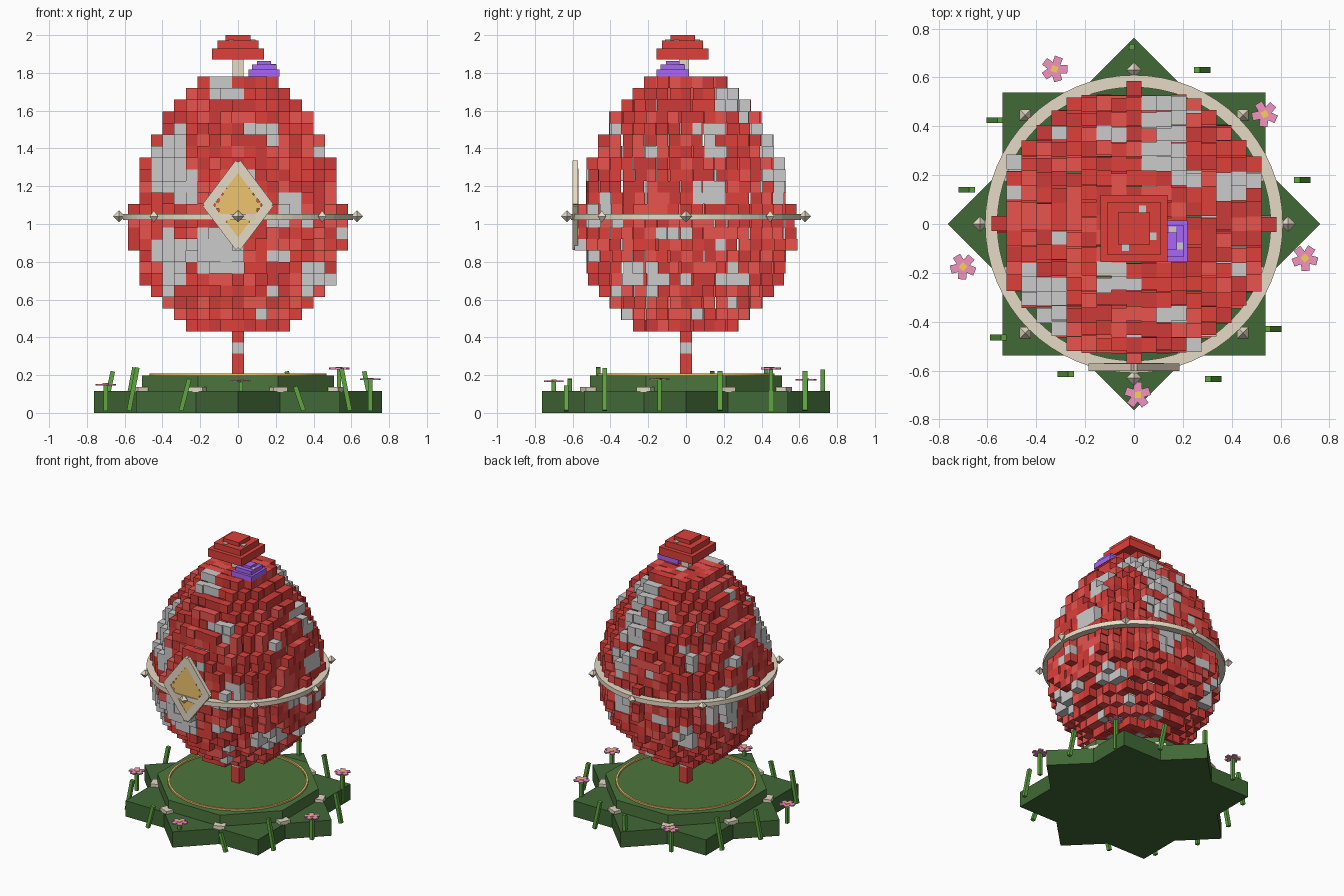
import bpy, bmesh, math, random
from mathutils import Vector, Matrix, noise

if "Cube" in bpy.data.objects:
    bpy.data.objects.remove(bpy.data.objects["Cube"])

random.seed(4)
MATS = {}
# display colours, turned into linear values when a material is made
COL = dict(red=(.87, .25, .23), dark_red=(.80, .23, .215), light_red=(.91, .325, .305),
           beige=(.90, .855, .77), green=(.255, .41, .21), leaf=(.37, .65, .25),
           gold=(.94, .77, .43), purple=(.66, .40, .97), pink=(.95, .58, .75),
           yellow=(.97, .82, .34), top_green=(.30, .46, .235))


def finish(name, bm, color=None):
    bmesh.ops.recalc_face_normals(bm, faces=bm.faces)
    me = bpy.data.meshes.new(name)
    bm.to_mesh(me)
    bm.free()
    ob = bpy.data.objects.new(name, me)
    bpy.context.collection.objects.link(ob)
    if color:
        if color not in MATS:
            MATS[color] = bpy.data.materials.new(color)
            lin = [((c + .055) / 1.055) ** 2.4 for c in COL[color]]
            MATS[color].diffuse_color = (*lin, 1)
        me.materials.append(MATS[color])
    return ob


def box(bm, c, s, rot=None):
    m = Matrix.Translation(c)
    if rot:
        m = m @ rot
    bmesh.ops.create_cube(bm, size=1, matrix=m @ Matrix.Diagonal((*s, 1)))


def beam(bm, a, b, w, d, extra=0):
    a, b = Vector(a), Vector(b)
    q = (b - a).to_track_quat('Z', 'Y').to_matrix().to_4x4()
    box(bm, (a + b) / 2, (w, d, (b - a).length + extra), q)


def prism(bm, pts, z0, z1):
    f = bm.faces.new([bm.verts.new((x, y, z0)) for x, y in pts])
    g = bmesh.ops.extrude_face_region(bm, geom=[f])['geom']
    bmesh.ops.translate(bm, verts=[v for v in g if isinstance(v, bmesh.types.BMVert)],
                        vec=(0, 0, z1 - z0))
    bm.faces.new([v for v in bm.verts][:len(pts)]) if len(bm.faces) == len(pts) + 1 else None


def polar(r, a):
    return r * math.cos(a), r * math.sin(a)


def ring(bm, r0, r1, z0, z1, n):
    sec = [(r0, z0), (r1, z0), (r1, z1), (r0, z1)]
    loops = [[bm.verts.new((*polar(r, 2 * math.pi * i / n), z)) for r, z in sec] for i in range(n)]
    for i in range(n):
        a, b = loops[i], loops[(i + 1) % n]
        for k in range(4):
            bm.faces.new((a[k], b[k], b[(k + 1) % 4], a[(k + 1) % 4]))


# voxel egg: one radius (in voxels) per layer
V, Z0 = .0614, .43
R = [4.3, 5.4, 6.4, 7.2, 8, 8.3, 8.7, 9, 9.05, 9.05, 9, 8.9, 8.7, 8.4, 8.1, 7.8, 7.3,
     6.8, 6.2, 5.5, 4.7, 3.7]


def solid(x, y, k):
    return 0 <= k < len(R) and x * x + y * y <= R[k] ** 2


# hand placed grey patches (centre, radius); noise adds a few more
PATCH = [((-.38, -.38, .82), .15), ((-.12, -.52, .86), .15), ((-.4, -.3, 1.33), .15),
         ((-.3, -.4, 1.2), .09), ((-.08, -.22, 1.70), .09), ((.42, -.25, .68), .1),
         ((.12, -.35, 1.48), .08), ((.28, -.45, 1.12), .08), ((.15, .3, 1.65), .13),
         ((.12, .42, 1.45), .12), ((.5, .13, 1.16), .08), ((.45, .13, 1.4), .07),
         ((.42, .28, .68), .1), ((.42, -.15, .7), .08), ((-.45, .25, 1.0), .13),
         ((.2, .5, 1.2), .1), ((.15, .55, .92), .09), ((-.3, .4, .75), .1)]
egg = {c: bmesh.new() for c in ('red', 'dark_red', 'light_red', 'grey')}
for k in range(len(R)):
    for x in range(-9, 10):
        for y in range(-9, 10):
            if not solid(x, y, k):
                continue
            if all(solid(x + a, y + b, k + c) for a, b, c in
                   ((1, 0, 0), (-1, 0, 0), (0, 1, 0), (0, -1, 0), (0, 0, 1), (0, 0, -1))):
                continue
            p = Vector((x * V, y * V, Z0 + (k + .5) * V))
            grey = any((p - Vector(c)).length < r for c, r in PATCH)
            grey = grey or noise.noise(p * 9) > .43
            c = 'grey' if grey else random.choice(('red', 'dark_red', 'light_red'))
            p.y += random.uniform(-.008, .008)
            box(egg[c], p, (V, V, V))
# foot column of the egg
for i, c in enumerate(('red', 'red', 'grey', 'red')):
    box(egg[c], (0, 0, .2 + (i + .5) * .0575), (V, V, .0575))
for c, bm in egg.items():
    finish('egg_blocks_' + c, bm, None if c == 'grey' else c)

# star base, octagonal step and gold hoop
q = math.pi / 8
bm = bmesh.new()
prism(bm, [polar(.762 if i % 2 == 0 else .583, i * q) for i in range(16)], 0, .115)
finish('star_base', bm, 'green')
bm = bmesh.new()
prism(bm, [polar(.55, q + i * 2 * q) for i in range(8)], .115, .197)
finish('upper_step', bm, 'top_green')
bm = bmesh.new()
ring(bm, .455, .469, .195, .209, 64)
finish('gold_hoop', bm, 'gold')

# pebbles in the star notches
bm = bmesh.new()
for i in range(8):
    a = q + i * 2 * q
    box(bm, (*polar(.56, a), .124), (.06, .08, .025), Matrix.Rotation(a, 4, 'Z'))
finish('pebbles', bm, 'beige')

# belt ring with eight-faced studs
bm = bmesh.new()
ring(bm, .56, .61, 1.02, 1.053, 64)
finish('belt_ring', bm, 'beige')
bm = bmesh.new()
for i in range(8):
    a = i * 2 * q
    for s in (1, -1):
        m = Matrix.Translation((*polar(.63, a), 1.04 + s * .016)) @ Matrix.Rotation(a, 4, 'Z')
        bmesh.ops.create_cone(bm, cap_ends=False, segments=4, radius1=.032 if s > 0 else 0,
                              radius2=0 if s > 0 else .032, depth=.032, matrix=m)
bmesh.ops.remove_doubles(bm, verts=bm.verts, dist=.0005)
finish('belt_studs', bm, 'beige')

# front diamond: frame and stepped gold panel
tips = [(0, 1.312), (.16, 1.1), (0, .888), (-.16, 1.1)]
bm = bmesh.new()
for i in range(4):
    (x, z), (u, w) = tips[i], tips[(i + 1) % 4]
    beam(bm, (x, -.587, z), (u, -.587, w), .03, .05, .024)
finish('diamond_frame', bm, 'beige')
bm = bmesh.new()
for i in range(-5, 6):
    box(bm, (0, -.585, 1.1 + i * .035), (2 * (.122 - .021 * abs(i)), .03, .035))
finish('diamond_panel', bm, 'gold')

# top stem, red cap and small purple cap, with grey studs
bm = bmesh.new()
box(bm, (0, -.01, 1.83), (.058, .05, .12))
finish('cap_stem', bm, 'beige')
bm = bmesh.new()
for h, z0, z1 in ((.137, 1.872, 1.93), (.108, 1.93, 1.972), (.065, 1.972, 2.0)):
    box(bm, (0, -.018, (z0 + z1) / 2), (2 * h, 2 * h, z1 - z0))
finish('red_cap', bm, 'red')
bm = bmesh.new()
for hx, hy, z0, z1 in ((.082, .085, 1.78, 1.818), (.065, .066, 1.818, 1.845), (.038, .035, 1.845, 1.862)):
    box(bm, (.138, -.07, (z0 + z1) / 2), (2 * hx, 2 * hy, z1 - z0))
finish('purple_cap', bm, 'purple')
bm = bmesh.new()
for x, y, z in ((.035, .06, 1.994), (.078, -.05, 1.968), (-.035, -.095, 1.968),
                (.158, -.025, 1.84), (.185, -.09, 1.84)):
    box(bm, (x, y, min(z, 1.968)), (.03, .03, .016))
finish('cap_studs', bm)

# grass blades around the rim
bm = bmesh.new()
for x, y, h in ((-.01, .725, .23), (.28, .63, .22), (.69, .18, .22), (-.57, .425, .24),
                (-.685, .14, .22), (-.555, -.465, .24), (-.28, -.615, .18),
                (.325, -.635, .14), (.57, -.43, .235)):
    s = max(-1, min(1, x * 4)) * .022
    beam(bm, (x + s, y, .012), (x - s, y, h), .024, .024)
finish('grass_blades', bm, 'leaf')

# five-petal flowers on stalks
stalk, petal, heart = bmesh.new(), bmesh.new(), bmesh.new()
for x, y, z in ((-.325, .635, .175), (.535, .45, .235), (.70, -.14, .178),
                (.015, -.70, .168), (-.70, -.175, .15)):
    beam(stalk, (x, y, .01), (x, y, z), .022, .022)
    for i in range(5):
        a = .3 + x + i * 2 * math.pi / 5
        dx, dy = polar(.031, a)
        box(petal, (x + dx, y + dy, z), (.042, .034, .008), Matrix.Rotation(a, 4, 'Z'))
    box(heart, (x, y, z + .003), (.026, .026, .01), Matrix.Rotation(x, 4, 'Z'))
finish('flower_stalks', stalk, 'leaf')
finish('flower_petals', petal, 'pink')
finish('flower_hearts', heart, 'yellow')

for m in bpy.data.materials:
    if m.users and not m.is_grease_pencil:
        m.use_nodes = True
        m.node_tree.nodes["Principled BSDF"].inputs["Base Color"].default_value = m.diffuse_color
